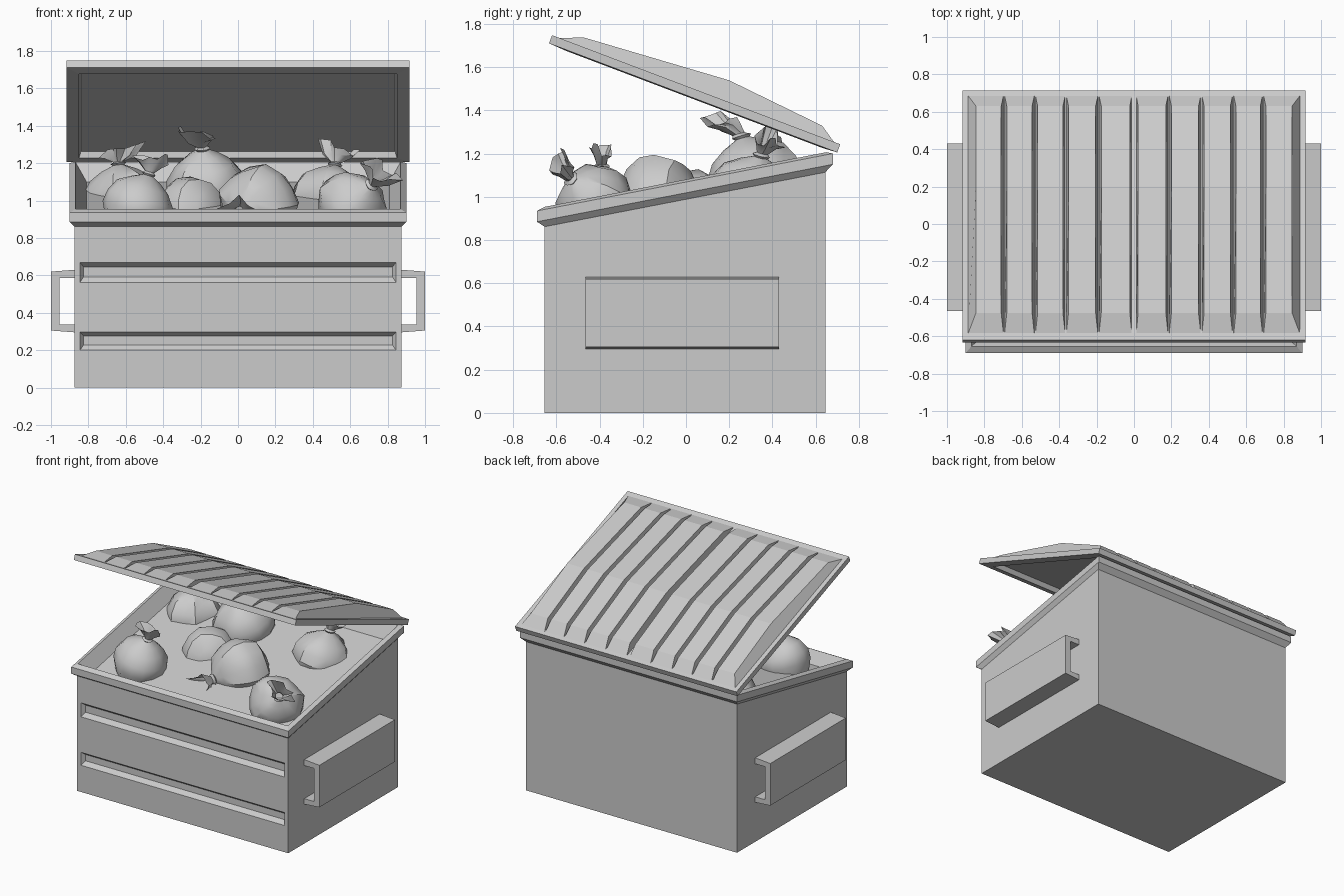
import bpy, bmesh, math, random
from mathutils import Vector

if "Cube" in bpy.data.objects:
    bpy.data.objects.remove(bpy.data.objects["Cube"])

random.seed(4)


def make(name, verts, faces, smooth=None):
    me = bpy.data.meshes.new(name)
    me.from_pydata(verts, [], faces)
    bm = bmesh.new()
    bm.from_mesh(me)
    bmesh.ops.recalc_face_normals(bm, faces=bm.faces)
    bm.to_mesh(me)
    bm.free()
    ob = bpy.data.objects.new(name, me)
    bpy.context.collection.objects.link(ob)
    if smooth:
        bpy.ops.object.select_all(action='DESELECT')
        ob.select_set(True)
        bpy.context.view_layer.objects.active = ob
        bpy.ops.object.shade_smooth_by_angle(angle=math.radians(smooth))
    return ob


def loft(name, rings, smooth=None, cap_end=True):
    """Skin a list of equal-length vertex rings and cap the ends."""
    n = len(rings[0])
    verts = [v for r in rings for v in r]
    faces = [tuple(range(n))]
    for k in range(len(rings) - 1):
        for i in range(n):
            j = (i + 1) % n
            faces.append((k*n + i, k*n + j, k*n + n + j, k*n + n + i))
    if cap_end:
        faces.append(tuple(range(len(verts) - n, len(verts))))
    return make(name, verts, faces, smooth)


def slope(y):
    return 0.935 + 0.194 * (y + 0.69)


def rect(hx, y0, y1, off=None):
    z = lambda y: 0 if off is None else slope(y) + off
    return [(-hx, y0, z(y0)), (hx, y0, z(y0)), (hx, y1, z(y1)), (-hx, y1, z(y1))]


# Container body with sloped rim and shallow rubbish bed
body = loft("container_body", [
    rect(0.875, -0.655, 0.645),
    rect(0.875, -0.655, 0.645, -0.08),
    rect(0.90, -0.69, 0.68, -0.05),
    rect(0.90, -0.69, 0.68, 0),
    rect(0.87, -0.655, 0.65, 0.012),
    rect(0.81, -0.60, 0.60, -0.085)])

# Recessed grooves pressed into the front
for z0, z1, i0, i1 in ((0.563, 0.668, 0.592, 0.645), (0.20, 0.297, 0.228, 0.275)):
    def groove(t, y):
        hx, a, b = 0.825 + 0.02*t, i0 + (z0 - i0)*t, i1 + (z1 - i1)*t
        return [(-hx, y, a), (hx, y, a), (hx, y, b), (-hx, y, b)]
    cutter = loft("groove_cutter", [groove(0, -0.627), groove(2, -0.683)])
    cutter.hide_render = True
    mod = body.modifiers.new("groove", 'BOOLEAN')
    mod.operation = 'DIFFERENCE'
    mod.solver = 'EXACT'
    mod.object = cutter
    bpy.context.view_layer.objects.active = body
    bpy.ops.object.modifier_apply(modifier=mod.name)
    bpy.data.objects.remove(cutter)

# Lifting channels on both sides
channel = [(0.87, 0.63), (1.0, 0.62), (1.0, 0.305), (0.87, 0.295),
           (0.87, 0.337), (0.955, 0.337), (0.955, 0.585), (0.87, 0.585)]
for side, s in (("left", -1), ("right", 1)):
    loft(side + "_lifting_channel",
         [[(s*x, y, z) for x, z in channel] for y in (-0.465, 0.43)])


# Lid coordinates: x across, u from hinge to front, w outward
def lid(x, u, w):
    return (x, 0.70 - 0.935*u + 0.354*w, 1.206 + 0.354*u + 0.935*w)


def lid_rect(hx, u0, u1, w):
    return [lid(-hx, u0, w), lid(hx, u0, w), lid(hx, u1, w), lid(-hx, u1, w)]


# Lid plate with recessed underside
loft("lid_plate", [
    lid_rect(0.84, 0.08, 1.33, 0.03),
    lid_rect(0.85, 0.07, 1.34, -0.005),
    lid_rect(0.918, 0.0, 1.427, 0.0),
    lid_rect(0.918, 0.0, 1.427, 0.04)])

# Ten raised lid panels with narrow channels between them
edges = [-0.89, -0.695, -0.53, -0.365, -0.19, 0, 0.185, 0.36, 0.53, 0.69, 0.89]
verts, faces = [], []
for a, b in zip(edges, edges[1:]):
    ga, gb = [0.012 if e == 0 else 0.003 for e in (a, b)]
    ta, tb = [0.045 if abs(e) > 0.8 else 0.022 if e == 0 else 0.015 for e in (a, b)]
    k = len(verts)
    for x, t in ((a + ga, a + ta), (b - gb, b - tb)):
        verts += [lid(x, 0.03, 0.039), lid(t, 0.109, 0.091), lid(t, 0.586, 0.135),
                  lid(t, 1.288, 0.082), lid(x, 1.39, 0.039)]
    faces += [tuple(range(k, k + 5)), tuple(range(k + 5, k + 10))]
    faces += [(k + i, k + (i + 1) % 5, k + 5 + (i + 1) % 5, k + 5 + i) for i in range(5)]
make("lid_panels", verts, faces)

# Tied rubbish bags: (radius, height) profile from base to knot to open tuft
PROFILE = [(0.35, -0.8), (0.8, -0.55), (1.0, -0.1), (0.96, 0.25), (0.74, 0.6), (0.42, 0.82),
           (0.15, 0.95), (0.2, 1.0), (0.13, 1.06), (0.33, 1.25), (0.52, 1.5)]


def bag(name, centre, r, axis, lean=(0, 0, 0), n=14):
    q = Vector((0, 0, 1)).rotation_difference(Vector(axis).normalized())
    pleat = [random.uniform(-1, 1) for _ in range(n)]
    rings = []
    for k, (pr, pz) in enumerate(PROFILE):
        amp = 0.05 if k < 4 else 0.13 if k < 6 else 0.05 if k < 9 else 0.3
        ring = []
        for i in range(n):
            t = math.tau * i / n
            rr = pr * (1 + amp*pleat[i] + random.uniform(-0.03, 0.03))
            z = pz + (0.2*pleat[(i // 2) % n] if k == len(PROFILE) - 1 else 0)
            flat = 0.6 if k > 8 else 1
            p = q @ Vector((rr*math.cos(t), rr*math.sin(t)*flat, z))
            p += Vector(lean) * max(0, pz - 1)
            ring.append(Vector(centre) + p * r)
        rings.append(ring)
    return loft(name, rings, smooth=35, cap_end=False)


bag("bag_front_left", (-0.53, -0.39, 0.96), 0.19, (0.3, 0, 1), (0, 0, 0))
bag("bag_back_left", (-0.62, 0.36, 1.0), 0.20, (-0.1, 0.1, 1), (0.3, 0, -0.3))
bag("bag_back_middle", (-0.17, 0.32, 1.07), 0.22, (-0.1, -0.3, 1), (-0.2, -0.7, -0.2))
bag("bag_centre", (0.11, -0.12, 0.97), 0.22, (-0.5, -1, -0.15))
bag("bag_centre_left", (-0.25, 0.02, 0.93), 0.20, (-0.6, 0.9, -0.3))
bag("bag_back_right", (0.49, 0.30, 1.0), 0.20, (0.15, 0.25, 1), (0.1, 0.2, -0.1))
bag("bag_front_right", (0.61, -0.42, 0.97), 0.19, (0.55, -0.6, 0.6), (0, 0, 0.2))
